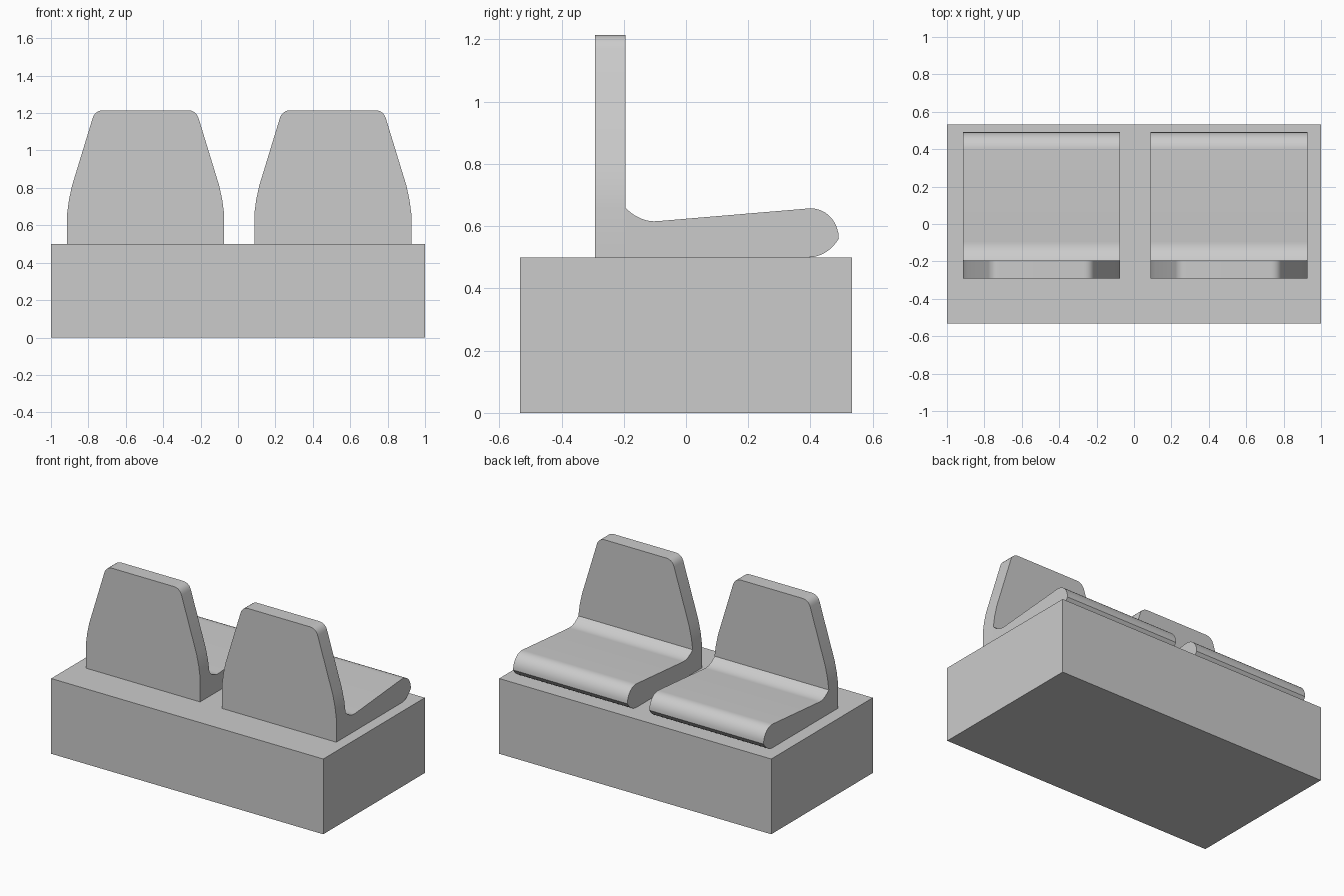
import bpy
import bmesh
from mathutils import Vector
from mathutils.geometry import interpolate_bezier

cube = bpy.data.objects.get("Cube")
if cube:
    bpy.data.objects.remove(cube, do_unlink=True)

grey = bpy.data.materials.new("plain grey")
grey.use_nodes = True
colour = (0.6, 0.6, 0.6, 1)
grey.diffuse_color = colour
grey.node_tree.nodes["Principled BSDF"].inputs["Base Color"].default_value = colour


def curve(*points, steps=10):
    """Points along a cubic curve given start, two handles and end."""
    return [tuple(p) for p in interpolate_bezier(*[Vector(p) for p in points], steps)]


def extrude(name, outline, direction):
    """Solid made by sweeping a closed 3D outline along a direction."""
    bm = bmesh.new()
    face = bm.faces.new([bm.verts.new(p) for p in outline])
    swept = bmesh.ops.extrude_face_region(bm, geom=[face])["geom"]
    moved = [v for v in swept if isinstance(v, bmesh.types.BMVert)]
    bmesh.ops.translate(bm, verts=moved, vec=direction)
    bmesh.ops.recalc_face_normals(bm, faces=bm.faces)
    mesh = bpy.data.meshes.new(name)
    bm.to_mesh(mesh)
    bm.free()
    mesh.materials.append(grey)
    obj = bpy.data.objects.new(name, mesh)
    bpy.context.collection.objects.link(obj)
    bpy.ops.object.select_all(action="DESELECT")
    obj.select_set(True)
    bpy.context.view_layer.objects.active = obj
    bpy.ops.object.shade_smooth_by_angle(angle=0.6)
    return obj


base_top = 0.5
half_width = 0.42
back_y, rest_y = -0.292, -0.194

# Plinth
extrude("plinth", [(x, y, 0) for x, y in
                   ((-1, -0.533), (1, -0.533), (1, 0.533), (-1, 0.533))], (0, 0, base_top))

# Cushion side profile: hollow by the backrest, rounded front lip
cushion = [(rest_y, base_top)]
cushion += curve((rest_y, 0.658), (-0.165, 0.63), (-0.13, 0.613), (-0.093, 0.616))
cushion += curve((0.395, 0.657), (0.45, 0.66), (0.491, 0.615), (0.491, 0.56))
cushion += curve((0.491, 0.56), (0.47, 0.525), (0.435, base_top), (0.395, base_top))[1:]

# Half of the tapered backrest outline, mirrored to the other side
half = [(half_width, base_top), (half_width, 0.66), (0.41, 0.735), (0.394, 0.81)]
half += curve((0.284, 1.17), (0.275, 1.2), (0.255, 1.215), (0.225, 1.215))
backrest = half + [(-x, z) for x, z in reversed(half)]

for side, cx in (("right", -0.494), ("left", 0.507)):
    extrude(side + "_cushion", [(cx - half_width, p[0], p[1]) for p in cushion],
            (2 * half_width, 0, 0))
    extrude(side + "_backrest", [(cx + p[0], back_y, p[1]) for p in backrest],
            (0, rest_y - back_y, 0))
